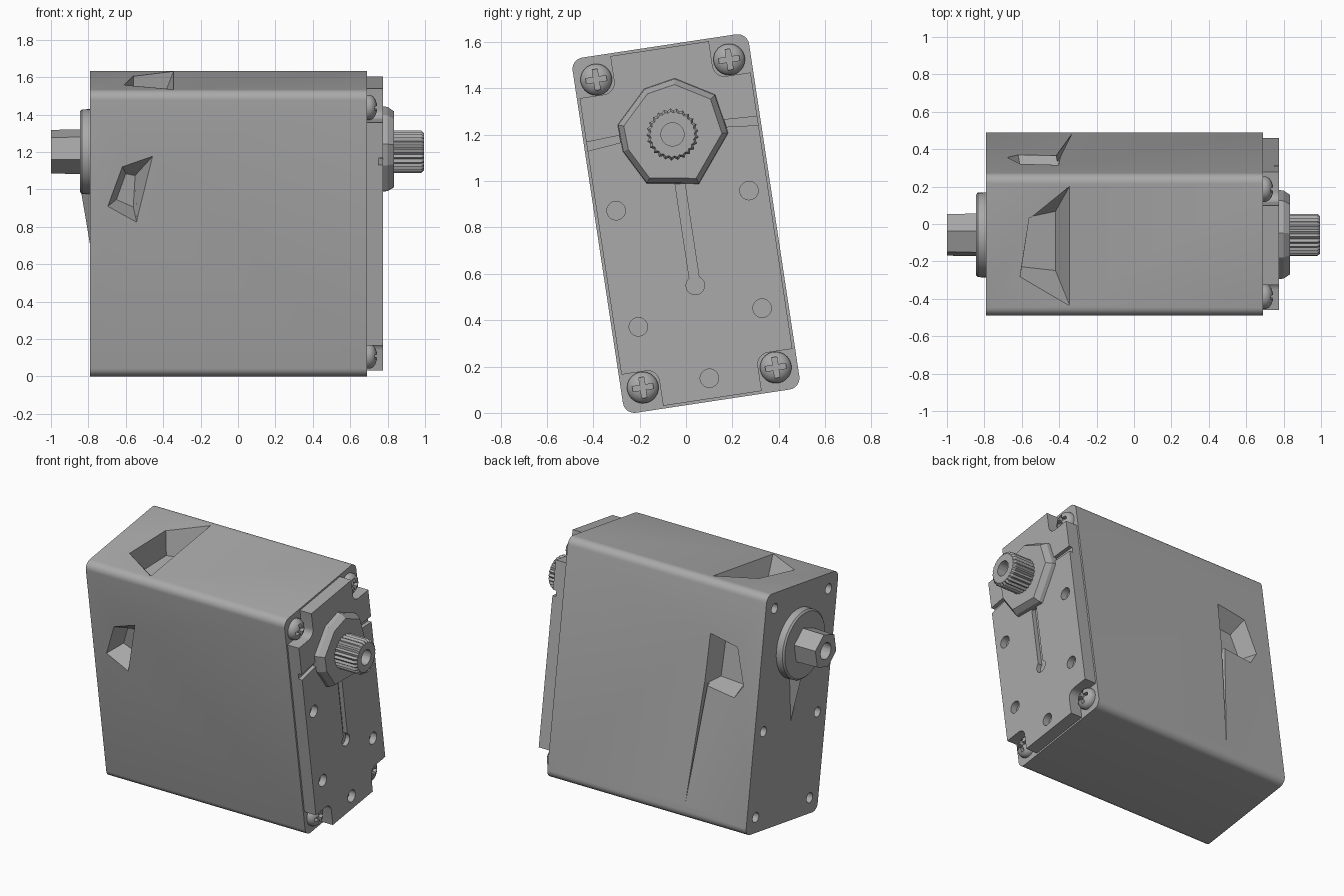
import bpy, bmesh
from math import pi, cos, sin, radians
from mathutils import Matrix

cube = bpy.data.objects.get("Cube")
if cube:
    bpy.data.objects.remove(cube, do_unlink=True)

grey = bpy.data.materials.new("plain_grey")
grey.use_nodes = True
grey.diffuse_color = (0.4, 0.4, 0.4, 1)
grey.node_tree.nodes["Principled BSDF"].inputs["Base Color"].default_value = (0.4, 0.4, 0.4, 1)

# The whole unit leans about the x axis
LEAN = Matrix.Translation((0, 0, 0.817)) @ Matrix.Rotation(radians(8.6), 4, 'X')
W, H = 0.385, 0.775          # half width and half height of the case
SHAFT = 0.389                # height of the output axis


def loft(name, *stacks):
    """Each stack is a list of point loops, joined in turn and capped."""
    bm = bmesh.new()
    for stack in stacks:
        rings = [[bm.verts.new(p) for p in loop] for loop in stack]
        for a, b in zip(rings, rings[1:]):
            for i in range(len(a)):
                j = (i + 1) % len(a)
                bm.faces.new((a[i], a[j], b[j], b[i]))
        bm.faces.new(rings[0][::-1])
        bm.faces.new(rings[-1])
    bmesh.ops.recalc_face_normals(bm, faces=bm.faces)
    mesh = bpy.data.meshes.new(name)
    bm.to_mesh(mesh)
    bm.free()
    mesh.materials.append(grey)
    obj = bpy.data.objects.new(name, mesh)
    bpy.context.collection.objects.link(obj)
    return obj


def ring(x, y, z, r, n=32, turn=0.0):
    return [(x, y + r * cos(turn + 2 * pi * i / n), z + r * sin(turn + 2 * pi * i / n)) for i in range(n)]


def drum(y, z, *steps, n=32, turn=0.0):
    """Turned stack along x; steps are (x, radius)."""
    return [ring(x, y, z, r, n, turn) for x, r in steps]


def prism(points, x0, x1):
    return [[(x, y, z) for y, z in points] for x in (x0, x1)]


def round_rect(y, z, w, h, r, n=6):
    pts = []
    for k, (sy, sz) in enumerate(((1, 1), (-1, 1), (-1, -1), (1, -1))):
        for i in range(n + 1):
            a = pi / 2 * (k + i / n)
            pts.append((y + sy * (w - r) + r * cos(a), z + sz * (h - r) + r * sin(a)))
    return pts


def cut(obj, *stacks):
    """Subtract stacks from the object and bake the result."""
    tool = loft("cutter", *stacks)
    tool.hide_render = True
    mod = obj.modifiers.new("cut", 'BOOLEAN')
    mod.operation, mod.solver, mod.object = 'DIFFERENCE', 'EXACT', tool
    dg = bpy.context.evaluated_depsgraph_get()
    baked = bpy.data.meshes.new_from_object(obj.evaluated_get(dg))
    obj.modifiers.clear()
    obj.data = baked
    bpy.data.objects.remove(tool, do_unlink=True)


def finish(obj, angle=30):
    obj.data.transform(LEAN)
    obj.data.shade_smooth()
    obj.data.set_sharp_from_angle(angle=radians(angle))


CORNERS = [(y, z) for y in (-0.29, 0.29) for z in (-0.672, 0.672)]

# Case, with small holes in the rear end
case = loft("case", prism(round_rect(0, 0, W, H, 0.05), -0.79, 0.69))
rear_holes = CORNERS + [(-0.29, -0.12), (0.29, -0.12)]
cut(case, *[drum(y, z, (-0.85, 0.033), (-0.71, 0.033), n=20) for y, z in rear_holes])


# Sloped pockets in the top, front and back of the case
def pocket(place, outer, inner, depth):
    cut(case, [[place(a, b, 0.01) for a, b in outer], [place(a, b, -depth) for a, b in inner]])


pocket(lambda a, b, d: (a, b, H + d),
       [(-0.34, 0.33), (-0.34, -0.33), (-0.61, -0.17), (-0.56, 0.15)],
       [(-0.42, 0.16), (-0.42, -0.16), (-0.6, -0.14), (-0.56, 0.13)], 0.17)
pocket(lambda a, b, d: (a, -W - d, b),
       [(-0.45, 0.43), (-0.62, 0.37), (-0.7, 0.15), (-0.54, 0.06)],
       [(-0.55, 0.3), (-0.6, 0.31), (-0.65, 0.17), (-0.56, 0.13)], 0.12)
pocket(lambda a, b, d: (a, W + d, b),
       [(-0.4, 0.44), (-0.61, 0.4), (-0.68, 0.16), (-0.62, 0.07), (-0.39, 0.1)],
       [(-0.44, 0.37), (-0.59, 0.35), (-0.64, 0.18), (-0.6, 0.13), (-0.43, 0.14)], 0.12)
pocket(lambda a, b, d: (a, W + d, b),
       [(-0.39, 0.12), (-0.33, -0.7), (-0.42, 0.12)],
       [(-0.4, 0.11), (-0.34, -0.6), (-0.41, 0.11)], 0.03)
finish(case)

# Lid with notched corners, blind holes and a keyhole groove
lid = loft("lid", prism(round_rect(0, 0, W - 0.012, H - 0.012, 0.045), 0.68, 0.775))
cut(lid, *[prism(round_rect(sy * W, sz * H, 0.17, 0.172, 0.05), 0.6, 0.9)
           for sy in (-1, 1) for sz in (-1, 1)])
lid_holes = [(-0.29, 0.1), (0.29, 0.1), (-0.27, -0.41), (0.27, -0.41), (0, -0.675)]
cut(lid, *[drum(y, z, (0.73, 0.04), (0.8, 0.04), n=24) for y, z in lid_holes])
cut(lid, drum(0, -0.27, (0.745, 0.04), (0.8, 0.04), n=24))
cut(lid, prism([(-0.021, -0.27), (0.021, -0.27), (0.021, 0.3), (-0.021, 0.3)], 0.745, 0.8))
cut(lid, *[prism([(s * 0.4, 0.37), (s * 0.4, 0.41), (s * 0.2, 0.42), (s * 0.2, 0.39)], 0.75, 0.8)
           for s in (-1, 1)])
finish(lid)

# Domed screws with cross recesses
for k, (y, z) in enumerate(CORNERS):
    dome = [(0.685, 0.068), (0.705, 0.068), (0.722, 0.06), (0.735, 0.043), (0.743, 0.02)]
    screw = loft(f"screw_{k + 1}", drum(y, z, *dome))
    for w, h in ((0.045, 0.011), (0.011, 0.045)):
        box = [(y - w, z - h), (y + w, z - h), (y + w, z + h), (y - w, z + h)]
        cut(screw, prism(box, 0.712, 0.78))
    finish(screw)

# Faceted boss around the output shaft
outline = [(0.08, -0.225), (0.235, -0.03), (0.205, 0.14), (0.045, 0.235),
           (-0.09, 0.21), (-0.225, 0.075), (-0.22, -0.04), (-0.14, -0.19)]
boss = loft("output_boss", [[(x, y * s, SHAFT + z * s) for y, z in outline]
                            for x, s in ((0.76, 1.02), (0.8, 1), (0.835, 0.9))])
finish(boss, 15)


# Splined output shaft with a screw hole
def spline(x, outer, inner, n=50):
    return [(x, r * cos(2 * pi * i / n), SHAFT + r * sin(2 * pi * i / n))
            for i in range(n) for r in ((outer, inner)[i % 2],)]


shaft = loft("output_shaft", [spline(0.8, 0.113, 0.102), spline(0.98, 0.113, 0.102),
                              spline(0.995, 0.1, 0.093)])
cut(shaft, drum(0, SHAFT, (0.88, 0.05), (1.05, 0.05), n=24))
finish(shaft, 15)

# Rear disc, its rib and the hexagonal rear stub
finish(loft("rear_disc", drum(0, SHAFT, (-0.78, 0.228), (-0.835, 0.226), (-0.845, 0.215), n=40)))
rib = loft("rear_rib", [[(-0.78, 0.07, 0.2), (-0.78, -0.07, 0.2), (-0.84, 0, 0.18)],
                        [(-0.78, 0.01, -0.11), (-0.78, -0.01, -0.11), (-0.79, 0, -0.12)]])
finish(rib, 10)
stub = loft("rear_stub", drum(0, SHAFT, (-0.83, 0.122), (-1.0, 0.118), n=6, turn=0.2))
cut(stub, drum(0, SHAFT, (-1.05, 0.055), (-0.9, 0.055), n=24))
finish(stub, 15)
